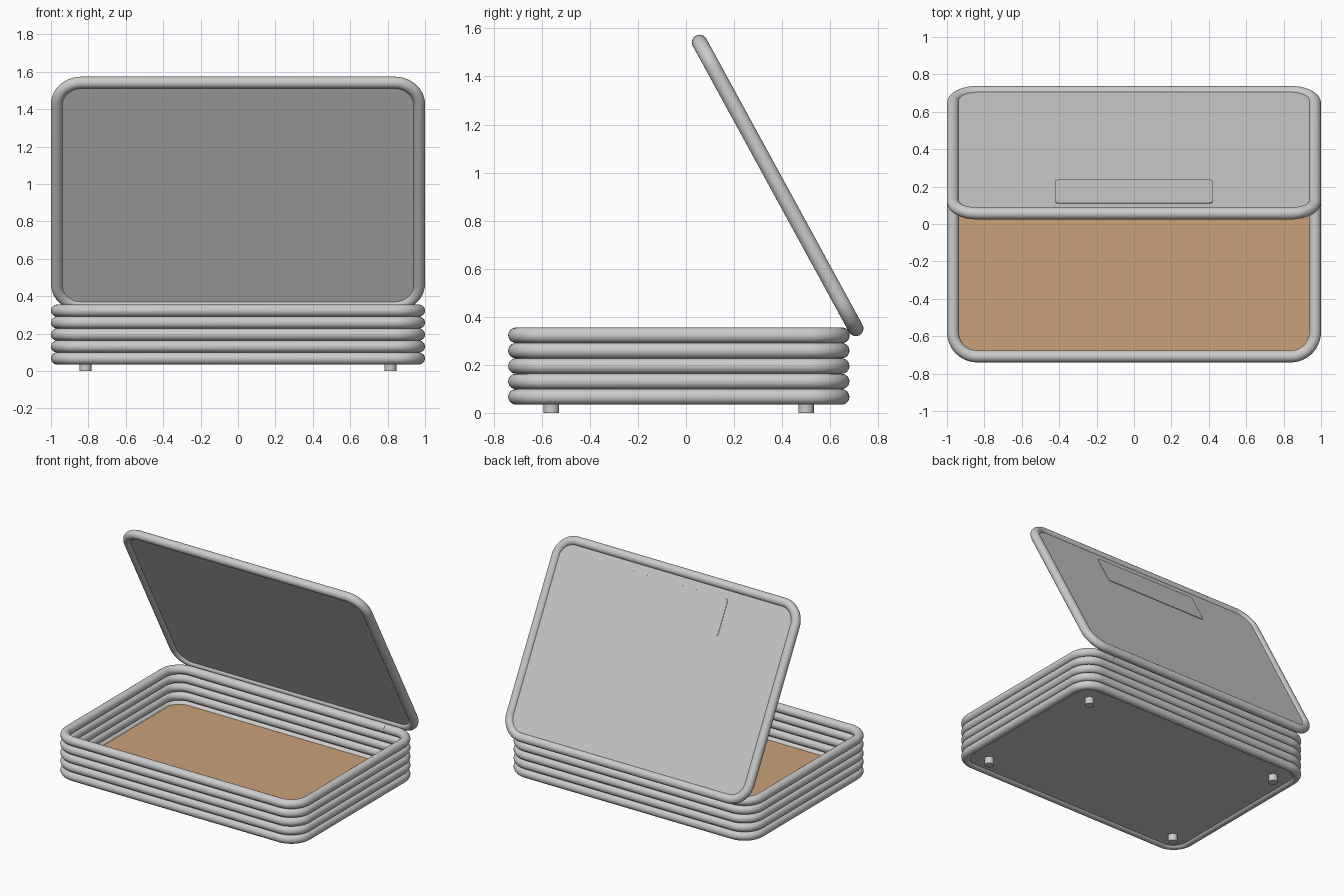
import bpy, bmesh, math
from mathutils import Matrix, Vector

if "Cube" in bpy.data.objects:
    bpy.data.objects.remove(bpy.data.objects["Cube"])

R = 0.032                      # tube radius
HX, HY, RC = 0.968, 0.678, 0.13  # centre-line half sizes and corner radius
CY = -0.03                     # base centre in y


def material(name, col):
    m = bpy.data.materials.new(name)
    m.diffuse_color = (*col, 1)
    m.use_nodes = True
    m.node_tree.nodes["Principled BSDF"].inputs["Base Color"].default_value = m.diffuse_color
    return m


GREY = material("light_grey", (0.60, 0.60, 0.60))
TAN = material("tan_lining", (0.60, 0.355, 0.19))


def rounded_rect(hx, hy, r, n=12):
    pts = []
    for k, (sx, sy) in enumerate([(1, 1), (-1, 1), (-1, -1), (1, -1)]):
        for i in range(n + 1):
            a = math.pi / 2 * (k + i / n)
            pts.append(Vector((sx * (hx - r) + r * math.cos(a),
                               sy * (hy - r) + r * math.sin(a), 0)))
    return pts


def finish(name, bm, mat, matrix):
    bmesh.ops.recalc_face_normals(bm, faces=bm.faces)
    me = bpy.data.meshes.new(name)
    bm.to_mesh(me)
    bm.free()
    me.materials.append(mat)
    ob = bpy.data.objects.new(name, me)
    bpy.context.collection.objects.link(ob)
    ob.matrix_world = matrix
    bpy.ops.object.select_all(action='DESELECT')
    ob.select_set(True)
    bpy.context.view_layer.objects.active = ob
    bpy.ops.object.shade_smooth_by_angle(angle=math.radians(40))
    return ob


def ring(name, matrix, sides=24):
    """Tube swept round a rounded rectangle."""
    bm = bmesh.new()
    path = rounded_rect(HX, HY, RC)
    loops = []
    for i, p in enumerate(path):
        a = math.pi / 2 * (i // 13 + (i % 13) / 12)
        out = Vector((math.cos(a), math.sin(a), 0))
        loops.append([bm.verts.new(p + out * R * math.cos(t) + Vector((0, 0, R * math.sin(t))))
                      for t in (2 * math.pi * j / sides for j in range(sides))])
    for i in range(len(loops)):
        a, b = loops[i], loops[(i + 1) % len(loops)]
        for j in range(sides):
            k = (j + 1) % sides
            bm.faces.new((a[j], b[j], b[k], a[k]))
    return finish(name, bm, GREY, matrix)


def slab(name, hx, hy, r, z0, z1, mat, matrix):
    """Rounded rectangular plate."""
    bm = bmesh.new()
    f = bm.faces.new([bm.verts.new(p + Vector((0, 0, z0))) for p in rounded_rect(hx, hy, r)])
    g = bmesh.ops.extrude_face_region(bm, geom=[f])
    bmesh.ops.translate(bm, vec=(0, 0, z1 - z0),
                        verts=[v for v in g['geom'] if isinstance(v, bmesh.types.BMVert)])
    return finish(name, bm, mat, matrix)


def cylinder(name, r, length, matrix):
    bm = bmesh.new()
    bmesh.ops.create_cone(bm, cap_ends=True, segments=32, radius1=r, radius2=r, depth=length)
    return finish(name, bm, GREY, matrix)


# Basket wall: five stacked tubes
for i in range(5):
    ring(f"wall_ring_{i + 1}", Matrix.Translation((0, CY, 0.067 + 0.064 * i)))

# Floor: grey underside and tan lining
base = Matrix.Translation((0, CY, 0))
slab("base_panel", HX, HY, RC, 0.050, 0.072, GREY, base)
slab("floor_lining", HX - 0.005, HY - 0.005, RC, 0.072, 0.080, TAN, base)

# Feet
for sx, nx in ((-1, "left"), (1, "right")):
    for sy, ny in ((-1, "front"), (1, "back")):
        cylinder(f"{ny}_{nx}_foot", R, 0.055,
                 Matrix.Translation((sx * 0.815, CY + sy * 0.53, 0.0275)))

# Hinge sleeve round the back of the top tube
cylinder("hinge_sleeve", R + 0.001, 1.5,
         Matrix.Translation((0, CY + HY, 0.323)) @ Matrix.Rotation(math.pi / 2, 4, 'Y'))

# Open lid: tilted frame, panel and a thin plate on the outside (local +z)
tilt = math.atan2(1.189, 0.649)
lid = Matrix.Translation((0, 0.3815, 0.9465)) @ Matrix.Rotation(-tilt, 4, 'X')
ring("lid_frame", lid)
slab("lid_panel", HX, HY, RC, -0.014, 0.014, GREY, lid)
slab("lid_plate", 0.42, 0.13, 0.02, 0.010, 0.018, GREY,
     lid @ Matrix.Translation((0, -0.463, 0)))
